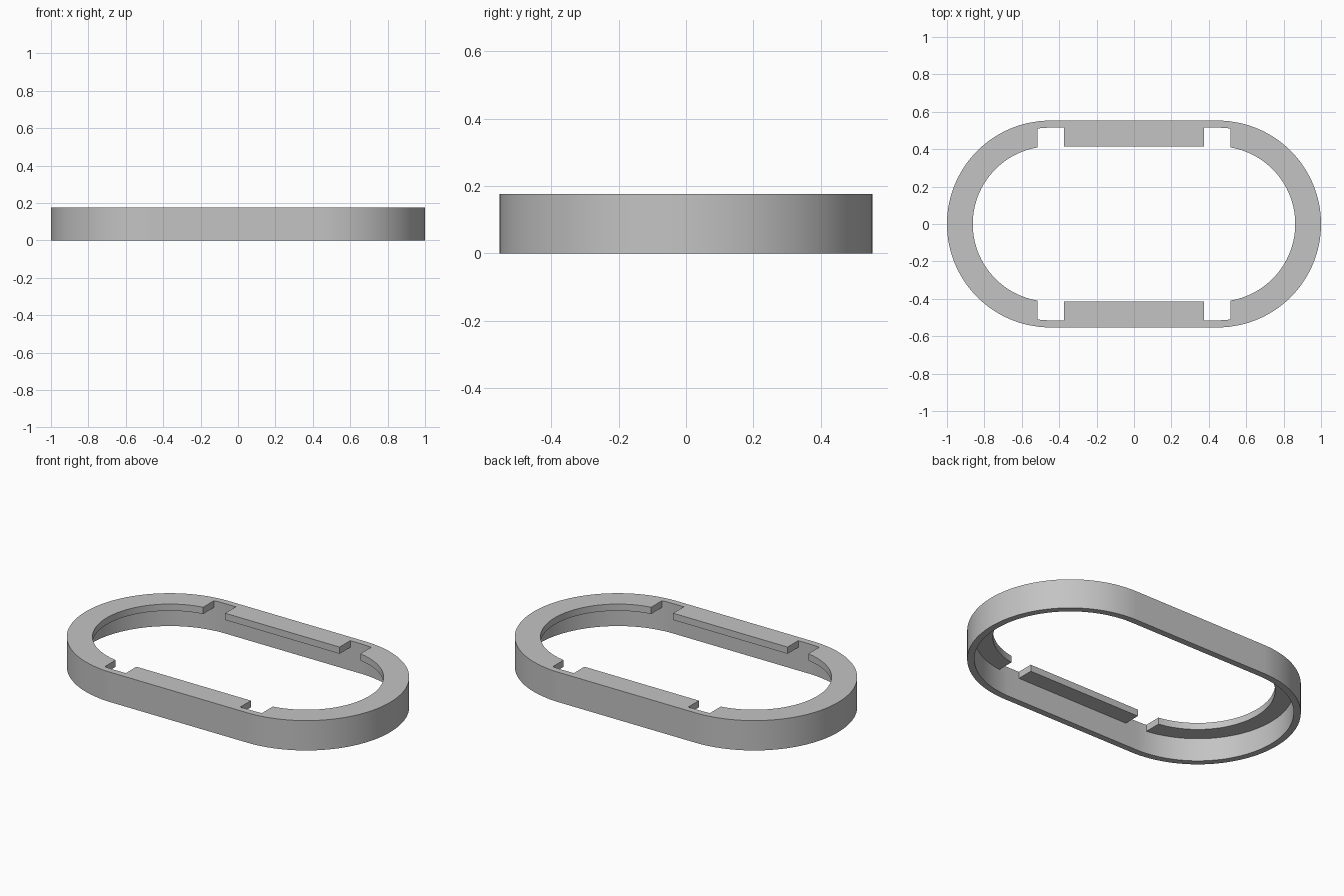
import bpy
import bmesh
from math import sin, cos, radians, sqrt

if "Cube" in bpy.data.objects:
    bpy.data.objects.remove(bpy.data.objects["Cube"])

CENTRE = 0.447                       # x of the end arc centres
OUTER, WALL, LIP = 0.553, 0.515, 0.415   # radii of outside, wall inside, lip edge
TOP, LIP_BASE = 0.177, 0.137
NOTCH_IN, NOTCH_OUT = 0.375, 0.515   # notch limits along x

# Grey plastic
grey = bpy.data.materials.new("grey_plastic")
grey.use_nodes = True
colour = (0.55, 0.55, 0.55, 1)
grey.diffuse_color = colour
grey.node_tree.nodes["Principled BSDF"].inputs["Base Color"].default_value = colour


def at_x(x):
    """Station with the same x for every radius, for square cut ends."""
    return lambda r: (x, sqrt(r * r - max(0, x - CENTRE) ** 2))


def at_angle(deg):
    """Radial station on the rounded end."""
    a = radians(deg)
    return lambda r: (CENTRE + r * sin(a), r * cos(a))


# Stations round one quarter of the frame; the notch lies between two of them
stations = [at_x(x) for x in (0, NOTCH_IN, CENTRE, 0.47, 0.493, NOTCH_OUT)]
stations += [at_angle(d) for d in range(12, 91, 3)]
notch_start, notch_end = 1, 5

# Cross-section: plain wall, and wall with the inward lip
section = {
    "out_low": (OUTER, 0), "out_top": (OUTER, TOP), "in_top": (WALL, TOP),
    "lip_top": (LIP, TOP), "lip_low": (LIP, LIP_BASE),
    "in_mid": (WALL, LIP_BASE), "in_low": (WALL, 0),
}
plain = ["out_low", "out_top", "in_top", "in_mid", "in_low"]
lipped = ["out_low", "out_top", "in_top", "lip_top", "lip_low", "in_mid", "in_low"]

bm = bmesh.new()
rings = []
for station in stations:
    rings.append({k: bm.verts.new((*station(r), z)) for k, (r, z) in section.items()})

for i, (a, b) in enumerate(zip(rings, rings[1:])):
    loop = plain if notch_start <= i < notch_end else lipped
    for p, q in zip(loop, loop[1:] + loop[:1]):
        bm.faces.new((a[p], b[p], b[q], a[q]))

# Cut ends of the lip at both sides of the notch
for i in (notch_start, notch_end):
    bm.faces.new([rings[i][k] for k in ("in_top", "lip_top", "lip_low", "in_mid")])

bmesh.ops.delete(bm, geom=[v for v in bm.verts if not v.link_faces], context="VERTS")
bmesh.ops.recalc_face_normals(bm, faces=bm.faces)
mesh = bpy.data.meshes.new("oval_frame")
bm.to_mesh(mesh)
bm.free()
mesh.materials.append(grey)

frame = bpy.data.objects.new("oval_frame", mesh)
bpy.context.collection.objects.link(frame)
bpy.context.view_layer.objects.active = frame
frame.select_set(True)
bpy.ops.object.shade_smooth_by_angle(angle=radians(30))

# Mirror the quarter to both sides and both ends
mirror = frame.modifiers.new("mirror", "MIRROR")
mirror.use_axis = (True, True, False)
mirror.merge_threshold = 0.0005
